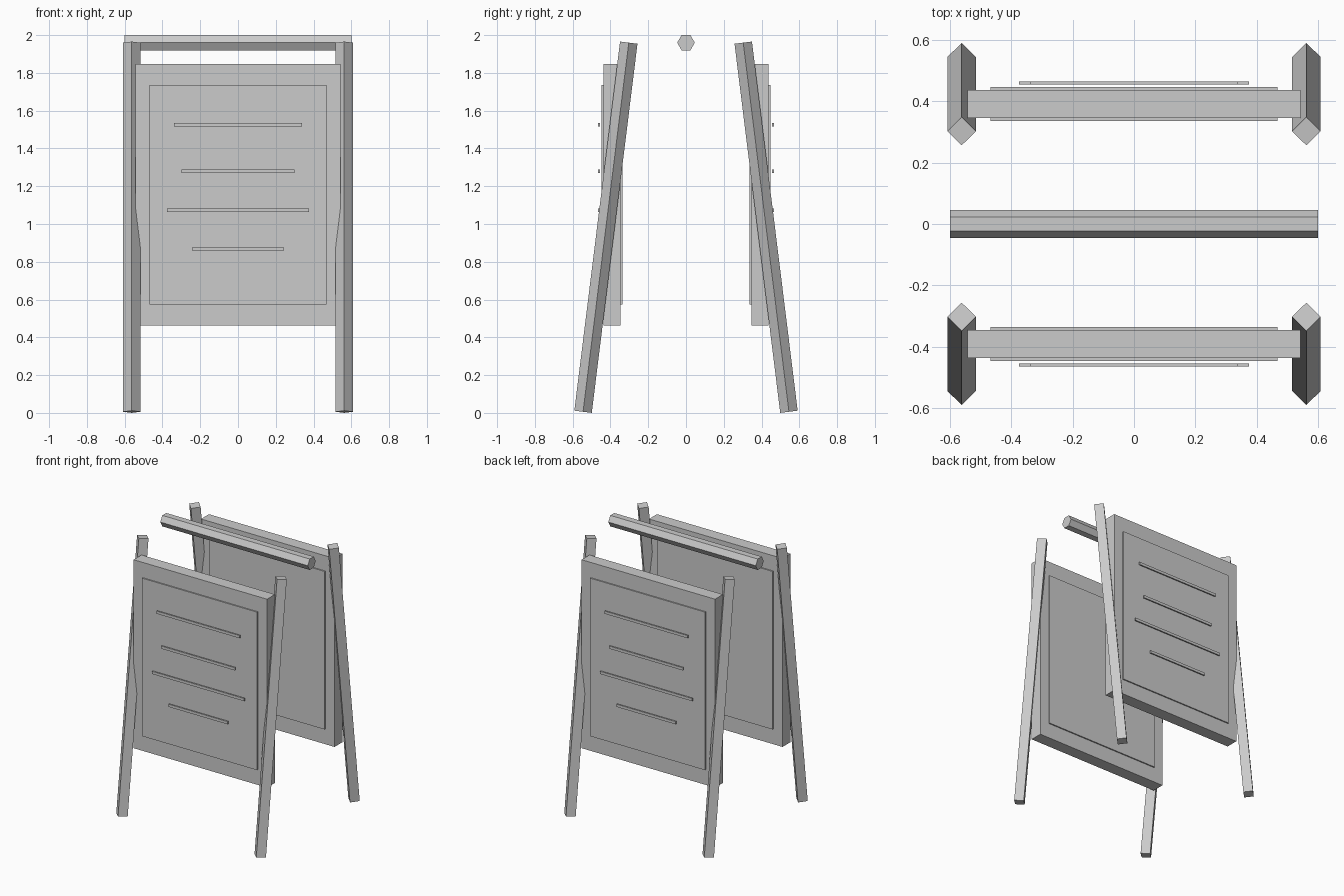
import bpy
from mathutils import Vector

if "Cube" in bpy.data.objects:
    bpy.data.objects.remove(bpy.data.objects["Cube"])


def box(name, x, y, z):
    """Box spanning x, y, z (min, max) ranges."""
    bpy.ops.mesh.primitive_cube_add(size=1, location=[sum(r) / 2 for r in (x, y, z)])
    ob = bpy.context.object
    ob.name = name
    ob.scale = [r[1] - r[0] for r in (x, y, z)]
    bpy.ops.object.transform_apply(location=True, rotation=True, scale=True)
    return ob


def rod(name, a, b, radius, sides):
    """Low-poly rod from a to b, with a corner pointing along y."""
    a, b = Vector(a), Vector(b)
    d = b - a
    bpy.ops.mesh.primitive_cylinder_add(vertices=sides, radius=radius, depth=d.length)
    ob = bpy.context.object
    ob.name = name
    ob.rotation_euler = Vector((0, 0, 1)).rotation_difference(d).to_euler()
    ob.location = (a + b) / 2
    bpy.ops.object.transform_apply(location=True, rotation=True, scale=True)
    return ob


# Hexagonal ridge bar
rod("ridge_bar", (-0.6, 0, 1.96), (0.6, 0, 1.96), 0.0465, 6)

# Raised lines on the board face: (half width, centre height)
lines = [(0.338, 1.526), (0.3, 1.279), (0.375, 1.073), (0.24, 0.867)]

for side, s in (("front", -1), ("back", 1)):
    def span(inner, outer):
        return tuple(sorted((s * inner, s * outer)))

    # Leaning square legs
    for hand, h in (("left", -1), ("right", 1)):
        rod(f"{side}_{hand}_leg", (h * 0.5625, s * 0.545, 0.006),
            (h * 0.5625, s * 0.303, 1.96), 0.0465, 4)

    # Board with a slightly raised panel on both faces
    box(f"{side}_board", (-0.543, 0.543), span(0.346, 0.438), (0.462, 1.848))
    box(f"{side}_panel", (-0.468, 0.468), span(0.337, 0.447), (0.574, 1.736))

    # Thin strips in front of the panel
    for i, (w, z) in enumerate(lines):
        box(f"{side}_strip_{i + 1}", (-w, w), span(0.456, 0.465), (z - 0.01, z + 0.01))
